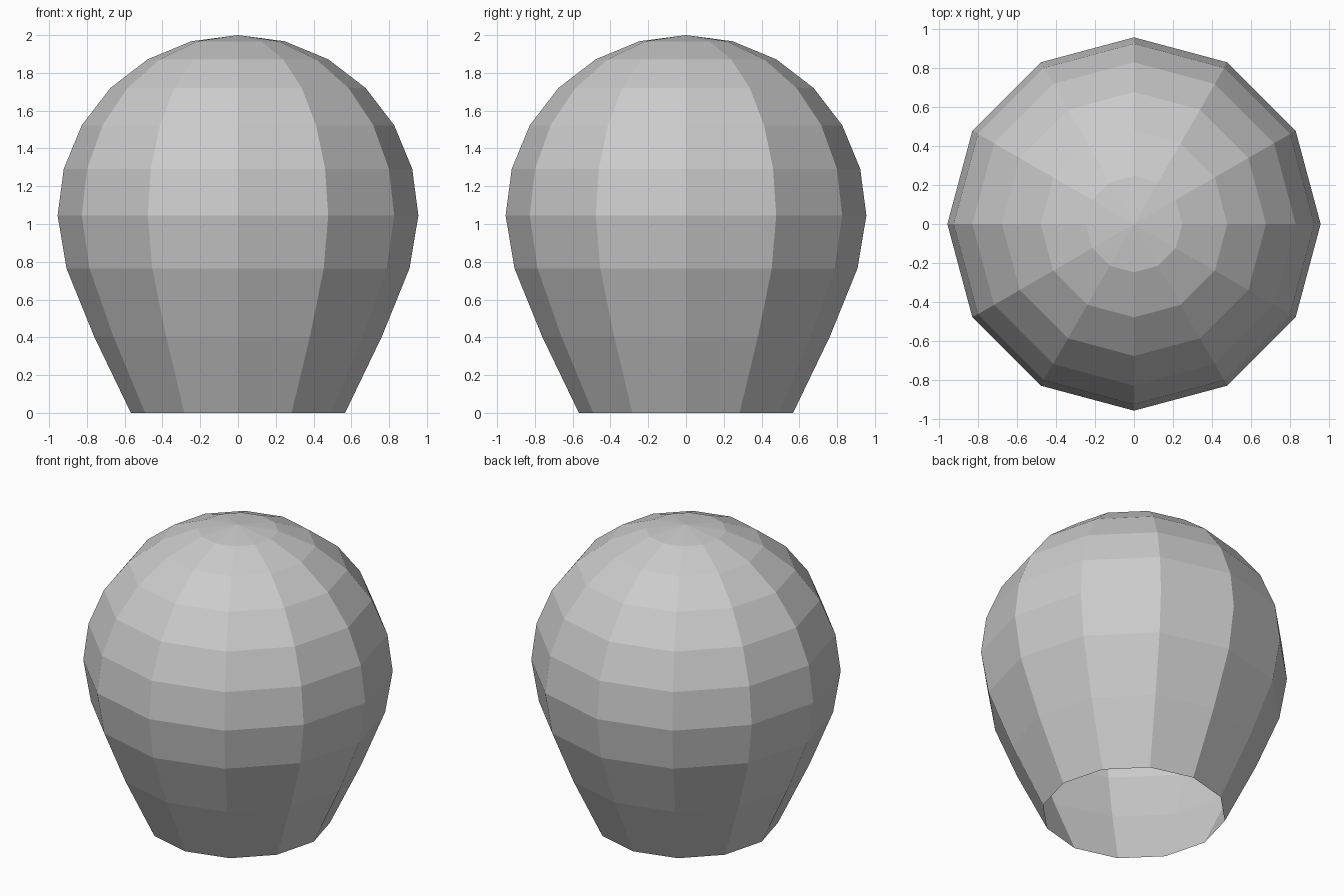
import bpy, bmesh
from math import sin, cos, pi, radians

if "Cube" in bpy.data.objects:
    bpy.data.objects.remove(bpy.data.objects["Cube"])

SIDES = 12
R = 0.955
CENTRE_Z = 2.0 - R

# Profile (radius, z): tapered neck, then a half-sphere dome in 15 degree steps
profile = [(0.567, 0.0), (0.762, 0.405), (0.908, 0.765)]
profile += [(R * cos(radians(a)), CENTRE_Z + R * sin(radians(a))) for a in range(0, 90, 15)]

bm = bmesh.new()
rings = [[bm.verts.new((r * cos(2 * pi * i / SIDES), r * sin(2 * pi * i / SIDES), z))
          for i in range(SIDES)] for r, z in profile]
top = bm.verts.new((0, 0, 2.0))

# Wall quads and the top fan; the bottom stays open
for i in range(SIDES):
    j = (i + 1) % SIDES
    for lo, hi in zip(rings, rings[1:]):
        bm.faces.new((lo[i], lo[j], hi[j], hi[i]))
    bm.faces.new((rings[-1][i], rings[-1][j], top))

mesh = bpy.data.meshes.new("dome_shell")
bm.to_mesh(mesh)
bm.free()
bpy.context.collection.objects.link(bpy.data.objects.new("dome_shell", mesh))
